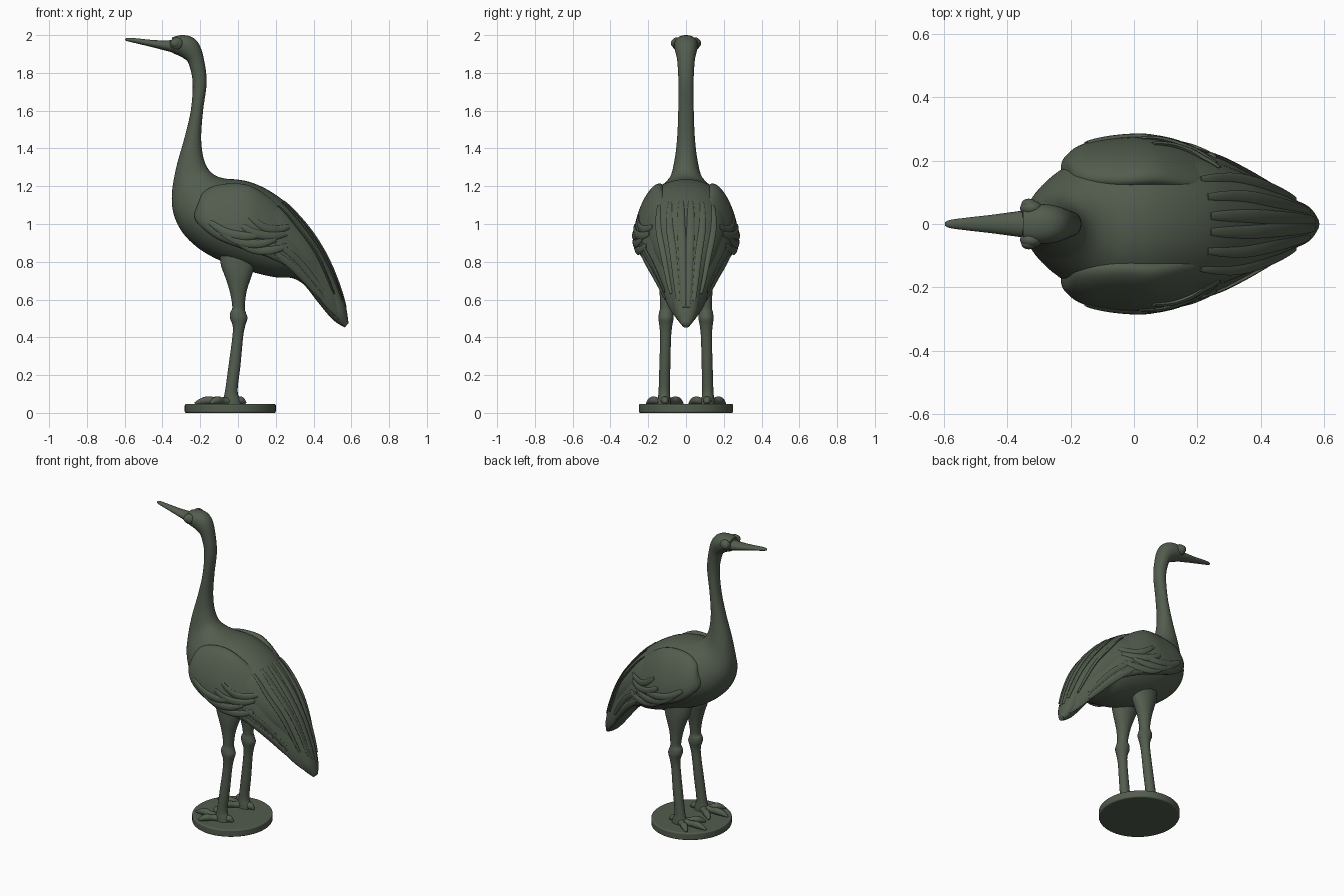
import bpy, bmesh, math
from mathutils import Vector
from mathutils.bvhtree import BVHTree

if "Cube" in bpy.data.objects:
    bpy.data.objects.remove(bpy.data.objects["Cube"])

bronze = bpy.data.materials.new("dark green bronze")
bronze.diffuse_color = (0.085, 0.108, 0.076, 1)
bronze.use_nodes = True
bronze.node_tree.nodes["Principled BSDF"].inputs["Base Color"].default_value = bronze.diffuse_color


def finish(name, bm, angle=50):
    bmesh.ops.recalc_face_normals(bm, faces=bm.faces)
    me = bpy.data.meshes.new(name)
    bm.to_mesh(me)
    bm.free()
    me.materials.append(bronze)
    ob = bpy.data.objects.new(name, me)
    bpy.context.collection.objects.link(ob)
    bpy.ops.object.select_all(action='DESELECT')
    ob.select_set(True)
    bpy.context.view_layer.objects.active = ob
    bpy.ops.object.shade_smooth_by_angle(angle=math.radians(angle))
    return ob


def smooth(rows, steps):
    """Spline through rows of numbers."""
    out = []
    n = len(rows)
    for i in range(n - 1):
        p = [rows[max(0, min(n - 1, i + k))] for k in (-1, 0, 1, 2)]
        for s in range(steps):
            t = s / steps
            out.append([0.5 * (2 * b + (c - a) * t + (2 * a - 5 * b + 4 * c - d) * t * t
                        + (3 * b - a - 3 * c + d) * t ** 3) for a, b, c, d in zip(*p)])
    out.append(list(rows[-1]))
    return out


def skin(name, rings, seg=32, power=1.0):
    """Skin ellipses given as (centre, axis, axis)."""
    def sp(v):
        return math.copysign(abs(v) ** power, v)
    bm = bmesh.new()
    loops = []
    for c, a, b in rings:
        loops.append([bm.verts.new(c + a * sp(math.cos(t)) + b * sp(math.sin(t)))
                      for t in (2 * math.pi * k / seg for k in range(seg))])
    for l0, l1 in zip(loops, loops[1:]):
        for k in range(seg):
            bm.faces.new((l0[k], l0[k - 1], l1[k - 1], l1[k]))
    bm.faces.new(loops[0])
    bm.faces.new(loops[-1])
    return finish(name, bm)


def profile_loft(name, rows, side=1, steps=5, seg=32, power=1.0):
    """Rows: upper x, z, lower x, z, half width, y centre, inward lean."""
    rings = []
    for tx, tz, bx, bz, w, y, lean in smooth(rows, steps):
        c = Vector(((tx + bx) / 2, y * side, (tz + bz) / 2))
        rings.append((c, Vector((0, w * side, 0)),
                      Vector(((tx - bx) / 2, -lean * side, (tz - bz) / 2))))
    return skin(name, rings, seg, power)


def tube(name, pts, flat_dir, flat=1.0, steps=5, seg=12):
    """Rows: x, y, z, radius; thinned along flat_dir."""
    rows = smooth(pts, steps)
    rings = []
    for i, (x, y, z, r) in enumerate(rows):
        t = Vector(rows[min(i + 1, len(rows) - 1)][:3]) - Vector(rows[max(i - 1, 0)][:3])
        a = t.cross(flat_dir).normalized()
        b = a.cross(t).normalized()
        rings.append((Vector((x, y, z)), a * r, b * r * flat))
    return skin(name, rings, seg)


def ball(name, loc, size):
    bm = bmesh.new()
    bmesh.ops.create_uvsphere(bm, u_segments=20, v_segments=12, radius=1)
    for v in bm.verts:
        v.co = Vector(loc) + Vector(size) * v.co
    return finish(name, bm)


# Torso with tail, neck, head and bill in one skin
torso = [
    (.585, .475, .565, .452, .02), (.572, .56, .50, .495, .06), (.535, .68, .42, .59, .085),
    (.475, .82, .37, .655, .115), (.40, .945, .335, .69, .15), (.32, 1.045, .28, .715, .18),
    (.24, 1.125, .20, .718, .21), (.15, 1.185, .08, .745, .23), (.07, 1.22, -.08, .80, .235),
    (0, 1.235, -.20, .865, .22), (-.065, 1.24, -.29, .95, .19), (-.12, 1.257, -.34, 1.05, .14),
    (-.16, 1.295, -.35, 1.16, .088), (-.185, 1.36, -.327, 1.30, .062), (-.195, 1.46, -.285, 1.45, .047),
    (-.185, 1.60, -.25, 1.60, .041), (-.166, 1.75, -.24, 1.75, .04), (-.18, 1.87, -.262, 1.85, .046),
    (-.205, 1.95, -.285, 1.875, .056), (-.245, 1.99, -.31, 1.89, .062), (-.30, 2.0, -.335, 1.90, .062),
    (-.35, 1.988, -.355, 1.911, .052)]
body = profile_loft("body_neck_head", [r + (0, 0) for r in torso], seg=48, power=.95)

bill = [(-.33, 1.975, -.33, 1.905, .045), (-.385, 1.972, -.38, 1.917, .038), (-.45, 1.974, -.45, 1.935, .029),
        (-.52, 1.981, -.52, 1.952, .021), (-.58, 1.986, -.58, 1.966, .013), (-.597, 1.98, -.597, 1.973, .005)]
profile_loft("bill", [r + (0, 0) for r in bill], seg=20)

wing = [
    (-.205, 1.125, -.23, 1.06, .012, .165, .01), (-.185, 1.165, -.225, 1.02, .034, .172, .02),
    (-.13, 1.20, -.18, .97, .052, .183, .04), (-.03, 1.215, -.10, .915, .06, .19, .05),
    (.07, 1.20, .03, .865, .063, .195, .05), (.18, 1.13, .14, .83, .057, .178, .05),
    (.28, 1.035, .25, .78, .05, .15, .045), (.36, .94, .32, .725, .04, .125, .04),
    (.45, .805, .40, .64, .03, .092, .03), (.525, .67, .475, .55, .022, .062, .02),
    (.567, .55, .54, .49, .012, .032, .01)]
wings = [profile_loft(n + "_wing", wing, s) for n, s in (("left", -1), ("right", 1))]

# Surface used to seat the feathers
verts, polys = [], []
for ob in [body] + wings:
    base = len(verts)
    verts += [v.co.copy() for v in ob.data.vertices]
    polys += [[i + base for i in p.vertices] for p in ob.data.polygons]
surface = BVHTree.FromPolygons(verts, polys)


def feather(name, pts, out, width, flat):
    """Lay a tapered strip onto the surface, seen along 'out'."""
    rows = []
    for i, p in enumerate(smooth(pts, 4)):
        hit = surface.ray_cast(Vector(p) + out * .6, -out, 1.0)[0]
        if hit:
            rows.append(tuple(hit))
    n = len(rows) - 1
    if n > 2:
        taper = [width * max(.12, math.sin(math.pi * (.08 + .84 * i / n)) ** .5) for i in range(n + 1)]
        tube(name, [r + (w,) for r, w in zip(rows, taper)], out, flat, steps=2)


back = Vector((.8, 0, .6))
coverts = [
    [(-.15, 1.01), (-.06, .955), (.05, .935), (.13, .95)],
    [(-.10, .965), (0, .91), (.11, .895), (.2, .92)],
    [(-.03, .925), (.07, .87), (.17, .86), (.26, .885)],
    [(.06, 1.04), (.13, .985), (.2, .97), (.27, .985)],
    [(.02, .99), (.09, .95), (.18, .935), (.26, .95)]]
for side, label in ((-1, "left"), (1, "right")):
    # Curled coverts on the wing flank
    for i, path in enumerate(coverts):
        feather(f"{label}_covert_{i}", [(x, side * .3, z) for x, z in path],
                Vector((0, side, 0)), .023, .45)
    # Long quills sweeping down to the tail
    for i, (y0, y1, zend) in enumerate(((.025, .012, .55), (.085, .04, .60), (.14, .075, .67))):
        path = [(.24, side * y0, 1.12), (.36, side * y0, 1.0),
                (.47, side * (y0 + y1) / 2, .83), (.56, side * y1, zend)]
        feather(f"{label}_quill_{i}", path, back, .022, .35)
    for i, drop in enumerate((0, .055)):
        path = [(.2, side * .3, .9 - drop), (.32, side * .3, .8 - drop), (.45, side * .3, .64 - drop * .7)]
        feather(f"{label}_side_quill_{i}", path, Vector((0, side, 0)), .02, .35)

    # Eye with raised lid
    ball(f"{label}_eye_socket", (-.325, side * .05, 1.955), (.035, .025, .033))
    ball(f"{label}_eye", (-.332, side * .062, 1.957), (.024, .018, .023))

    # Leg: thigh, knobbly joint, shin
    leg = [(.095, .86, -.10, .06, .085), (.088, .78, -.09, .058, .09), (.07, .72, -.068, .052, .095),
           (.045, .64, -.043, .04, .10), (.036, .56, -.03, .033, .104), (.042, .53, -.042, .038, .105),
           (.05, .50, -.042, .04, .106), (.038, .46, -.028, .034, .107), (.027, .40, -.03, .029, .108),
           (.013, .25, -.05, .029, .112), (-.002, .12, -.068, .03, .115), (.012, .07, -.08, .034, .116),
           (.02, .04, -.09, .036, .116)]
    profile_loft(f"{label}_leg", [(t, z, b, z, w, y, 0) for t, z, b, w, y in leg], side, seg=24)

    # Toes with knuckles and claws
    for i, (x, y) in enumerate(((-.14, .20), (-.215, .115), (-.15, .025), (.035, .11))):
        ax, ay = -.04, .116
        pts = [(ax + (x - ax) * f, side * (ay + (y - ay) * f), z, r) for f, z, r in
               ((0, .06, .028), (.4, .062, .019), (.65, .066, .022), (.85, .062, .018), (1.08, .05, .006))]
        tube(f"{label}_toe_{i}", pts, Vector((0, 0, 1)))
        ball(f"{label}_knuckle_{i}", pts[2][:2] + (.073,), (.019, .016, .015))

# Round plinth
bm = bmesh.new()
bmesh.ops.create_cone(bm, cap_ends=True, segments=64, radius1=1, radius2=1, depth=1)
for v in bm.verts:
    v.co = Vector((v.co.x * .241 - .041, v.co.y * .25, v.co.z * .048 + .024))
plinth = finish("plinth", bm, 30)
bevel = plinth.modifiers.new("rounded rim", 'BEVEL')
bevel.width, bevel.segments, bevel.limit_method = .008, 3, 'ANGLE'
